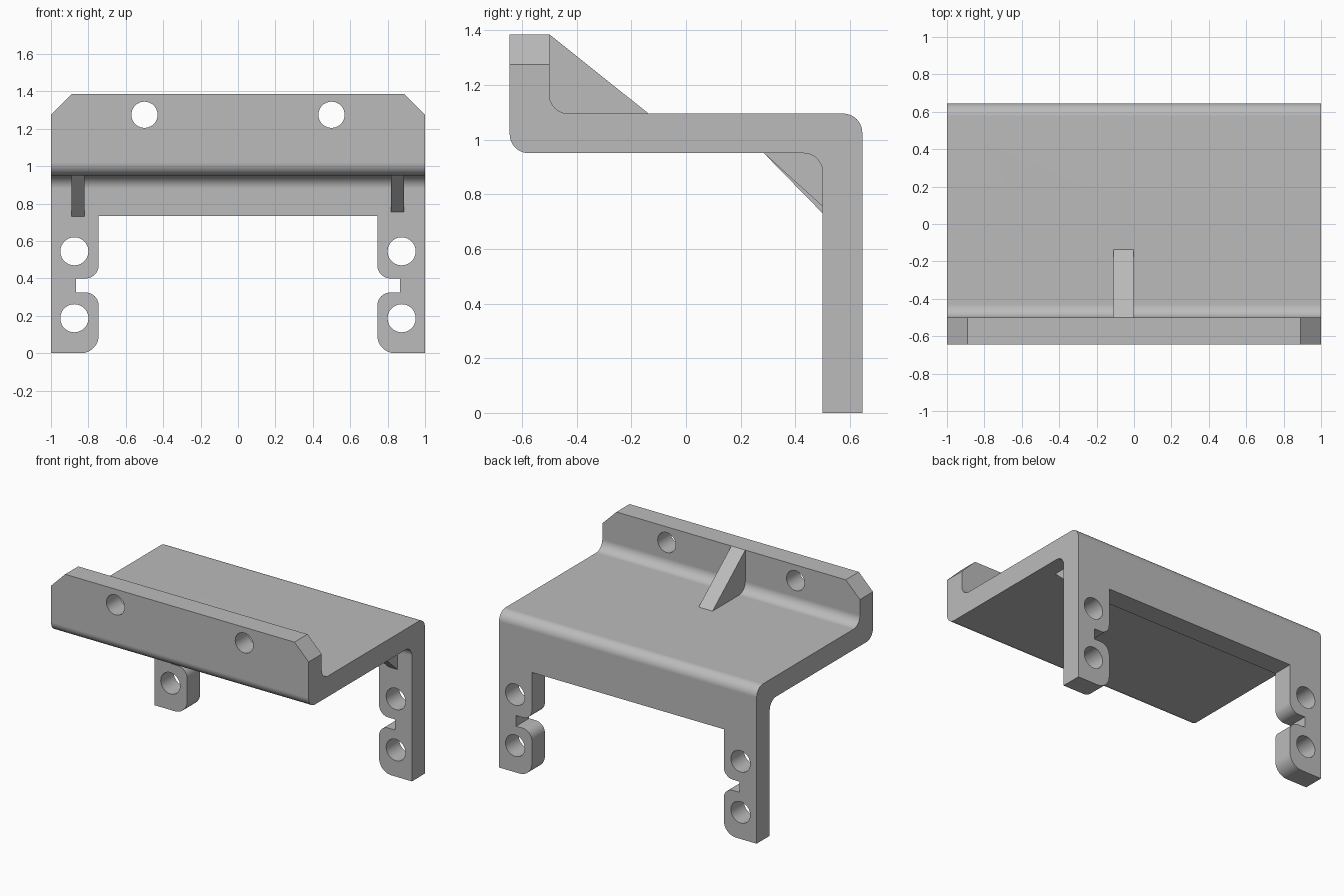
import bpy, bmesh, math
from mathutils import Vector

cube = bpy.data.objects.get("Cube")
if cube:
    bpy.data.objects.remove(cube)

grey = bpy.data.materials.new("plain grey")
grey.use_nodes = True
GREY = (0.5, 0.5, 0.5, 1)
grey.diffuse_color = GREY
grey.node_tree.nodes["Principled BSDF"].inputs["Base Color"].default_value = GREY


def rounded(points, steps=10):
    """Outline from (u, v, radius) corners, each filleted by its radius."""
    out = []
    for i, (u, v, r) in enumerate(points):
        p = Vector((u, v))
        if r == 0:
            out.append(p)
            continue
        a = (Vector(points[i - 1][:2]) - p).normalized()
        b = (Vector(points[(i + 1) % len(points)][:2]) - p).normalized()
        half = a.angle(b) / 2
        centre = p + (a + b).normalized() * r / math.sin(half)
        start = p + a * r / math.tan(half) - centre
        end = p + b * r / math.tan(half) - centre
        sweep = start.angle(end)
        for k in range(steps + 1):
            t = k / steps
            w = (start * math.sin((1 - t) * sweep) + end * math.sin(t * sweep)) / math.sin(sweep)
            out.append(centre + w)
    return out


def extrude(name, outline, axis, lo, hi):
    """Prism along x (outline in y, z) or along y (outline in x, z)."""
    bm = bmesh.new()
    place = (lambda p: (lo, p[0], p[1])) if axis == "x" else (lambda p: (p[0], lo, p[1]))
    face = bm.faces.new([bm.verts.new(place(p)) for p in outline])
    new = bmesh.ops.extrude_face_region(bm, geom=[face])["geom"]
    step = Vector((hi - lo, 0, 0)) if axis == "x" else Vector((0, hi - lo, 0))
    bmesh.ops.translate(bm, vec=step, verts=[g for g in new if isinstance(g, bmesh.types.BMVert)])
    bmesh.ops.recalc_face_normals(bm, faces=bm.faces)
    mesh = bpy.data.meshes.new(name)
    bm.to_mesh(mesh)
    bm.free()
    mesh.materials.append(grey)
    obj = bpy.data.objects.new(name, mesh)
    bpy.context.collection.objects.link(obj)
    return obj


def combine(target, tool, operation):
    mod = target.modifiers.new("combine", "BOOLEAN")
    mod.operation, mod.object, mod.solver = operation, tool, "EXACT"
    bpy.context.view_layer.objects.active = target
    bpy.ops.object.modifier_apply(modifier=mod.name)
    bpy.data.objects.remove(tool)


# Bent plate: front flange, shelf and back plate
R = 0.07
section = rounded([
    (-0.645, 1.5, 0), (-0.645, 0.95, R), (0.5, 0.95, R), (0.5, -0.1, 0),
    (0.645, -0.1, 0), (0.645, 1.095, R), (-0.5, 1.095, R), (-0.5, 1.5, 0)])
body = extrude("bracket_body", section, "x", -1.1, 1.1)

# Front silhouette: clipped top corners and two notched legs
half = rounded([
    (0, 1.385, 0), (0.89, 1.385, 0), (1, 1.275, 0), (1, 0, 0),
    (0.745, 0, 0.095), (0.745, 0.325, R), (0.867, 0.325, 0),
    (0.867, 0.4, 0), (0.745, 0.4, R), (0.745, 0.735, 0), (0, 0.735, 0)])
inner = half[1:-1]
silhouette = inner + [Vector((-p.x, p.y)) for p in reversed(inner)]
combine(body, extrude("silhouette", silhouette, "y", -1, 1), "INTERSECT")

# Gussets: one above the shelf, two under it
top = [(-0.5, 1.385), (-0.137, 1.095), (-0.2, 1.05), (-0.55, 1.05), (-0.55, 1.3)]
combine(body, extrude("top_gusset", top, "x", -0.11, -0.002), "UNION")
for lo, hi, foot in ((-0.89, -0.82, 0.73), (0.818, 0.888, 0.755)):
    low = [(0.285, 0.95), (0.5, foot), (0.55, foot + 0.05), (0.55, 1), (0.35, 1)]
    combine(body, extrude("lower_gusset", low, "x", lo, hi), "UNION")

# Bolt holes in the flange and the legs
for side in (-1, 1):
    for x, z, r, y in ((0.5, 1.275, 0.07, -0.57), (0.875, 0.545, 0.075, 0.57), (0.875, 0.187, 0.075, 0.57)):
        ring = [(side * x + r * math.cos(a), z + r * math.sin(a))
                for a in (math.tau * k / 40 for k in range(40))]
        combine(body, extrude("hole", ring, "y", y - 0.15, y + 0.15), "DIFFERENCE")

# Smooth bends, crisp edges
bpy.ops.object.select_all(action="DESELECT")
body.select_set(True)
bpy.context.view_layer.objects.active = body
bpy.ops.object.shade_smooth_by_angle(angle=math.radians(30))
weighted = body.modifiers.new("even_shading", "WEIGHTED_NORMAL")
weighted.keep_sharp = True
